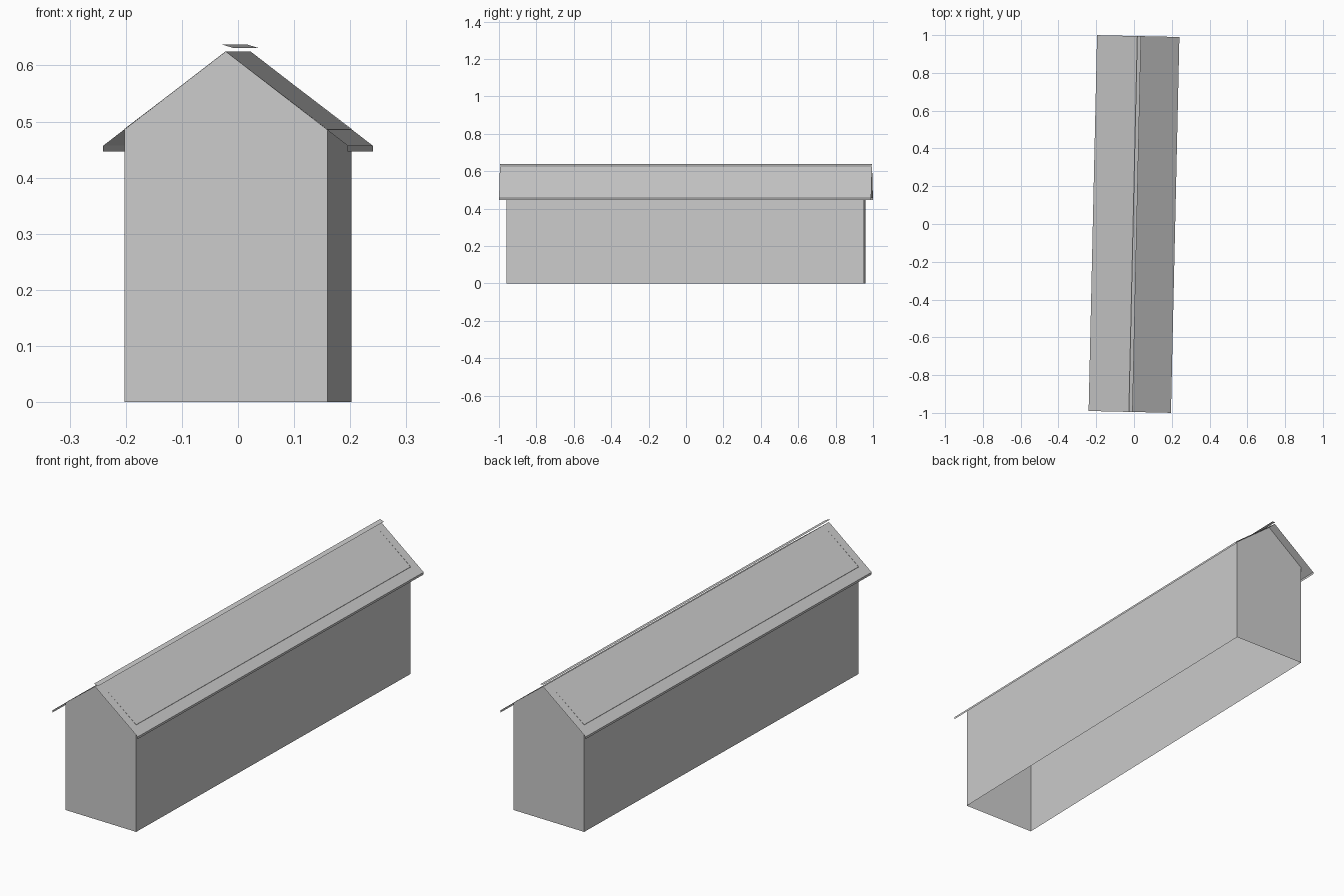
import bpy
import math

cube = bpy.data.objects.get("Cube")
if cube:
    bpy.data.objects.remove(cube, do_unlink=True)

# Key sizes
WALL_X, WALL_Y = 0.181, 0.955      # half width and half length of the walls
ROOF_X, ROOF_Y = 0.218, 0.995      # half width and half length of the roof
WALL_TOP, EAVE, RIDGE = 0.487, 0.457, 0.625
LIP = 0.01
TURN = -0.0225                     # the whole building is turned slightly

grey = bpy.data.materials.new("plain_grey")
grey.use_nodes = True
colour = (0.6, 0.6, 0.6, 1.0)
grey.diffuse_color = colour
grey.node_tree.nodes["Principled BSDF"].inputs["Base Color"].default_value = colour


def add_part(name, verts, faces):
    mesh = bpy.data.meshes.new(name)
    mesh.from_pydata(verts, [], faces)
    mesh.materials.append(grey)
    mesh.update()
    obj = bpy.data.objects.new(name, mesh)
    obj.rotation_euler.z = TURN
    bpy.context.collection.objects.link(obj)
    return obj


def add_strip(name, profile, half_length):
    """Sweep an open x-z profile along y as a thin sheet."""
    n = len(profile)
    verts = [(x, y, z) for y in (-half_length, half_length) for x, z in profile]
    faces = [(i, i + 1, i + 1 + n, i + n) for i in range(n - 1)]
    return add_part(name, verts, faces)


# Four walls, open underneath
corners = [(-WALL_X, -WALL_Y), (WALL_X, -WALL_Y), (WALL_X, WALL_Y), (-WALL_X, WALL_Y)]
wall_verts = [(x, y, z) for z in (0, WALL_TOP) for x, y in corners]
add_part("walls", wall_verts, [(i, (i + 1) % 4, (i + 1) % 4 + 4, i + 4) for i in range(4)])

# Triangular gables above the end walls
for name, side in (("front_gable", -1), ("back_gable", 1)):
    y = side * WALL_Y
    add_part(name, [(side * WALL_X, y, WALL_TOP), (-side * WALL_X, y, WALL_TOP),
                    (0, y, RIDGE)], [(0, 1, 2)])

# Sheet roof with a short vertical lip along each eave
add_strip("roof", [(-ROOF_X, EAVE - LIP), (-ROOF_X, EAVE), (0, RIDGE),
                   (ROOF_X, EAVE), (ROOF_X, EAVE - LIP)], ROOF_Y)

# Tilted strip just above the ridge
add_strip("ridge_strip", [(-0.005, 0.637), (0.015, 0.631)], ROOF_Y)
